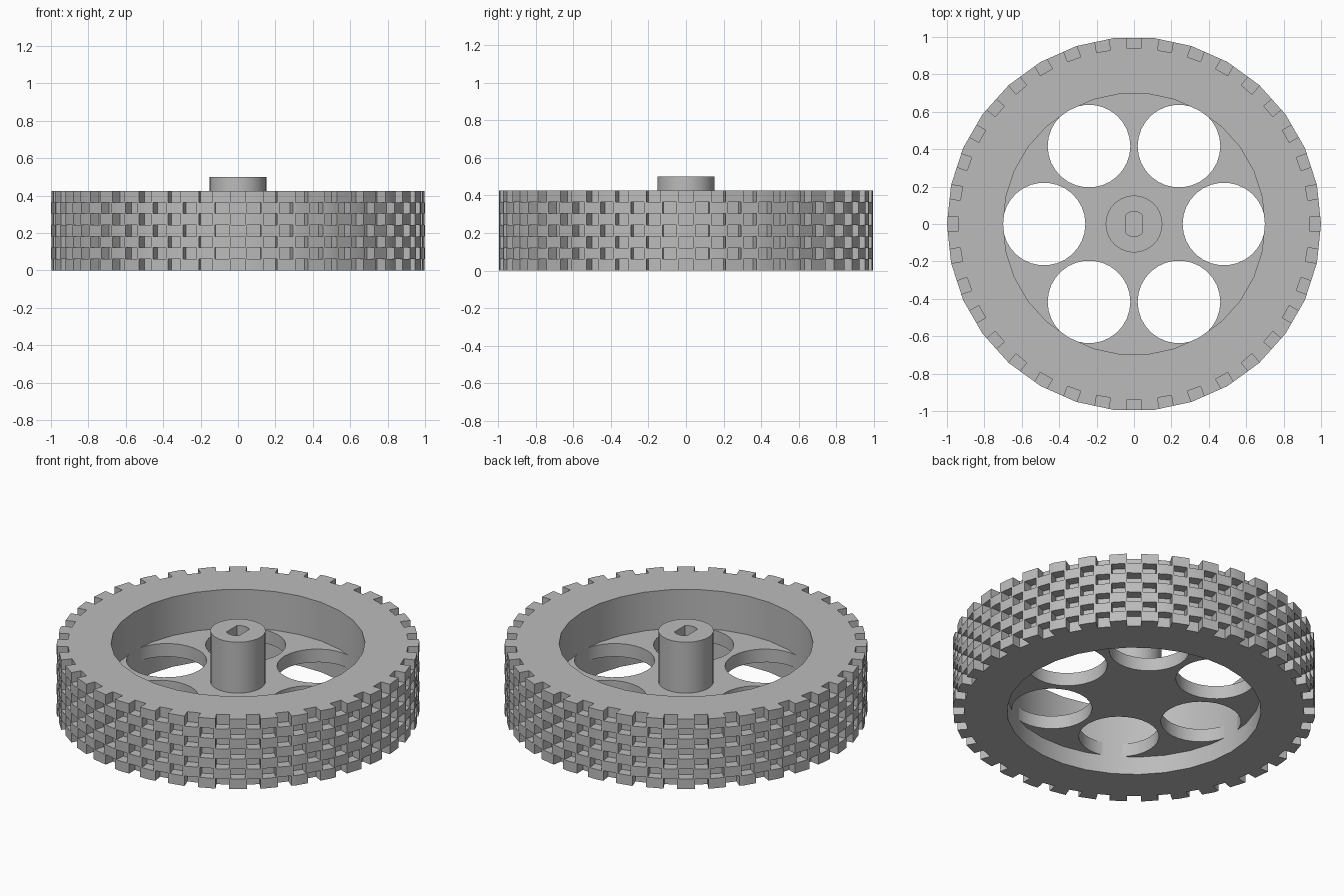
import bpy, bmesh, math
from mathutils import Matrix, Vector

cube = bpy.data.objects.get("Cube")
if cube:
    bpy.data.objects.remove(cube, do_unlink=True)

HEIGHT = 0.425
ROWS = 7
NOTCHES = 36
SIDES = 30
ROW_H = HEIGHT / ROWS

# Single plastic colour
grey = bpy.data.materials.new("plain_grey")
grey.use_nodes = True
grey.diffuse_color = (0.5, 0.5, 0.5, 1)
bsdf = next(n for n in grey.node_tree.nodes if n.type == 'BSDF_PRINCIPLED')
bsdf.inputs["Base Color"].default_value = grey.diffuse_color
bsdf.inputs["Roughness"].default_value = 0.6


def make_object(name, bm):
    mesh = bpy.data.meshes.new(name)
    bm.to_mesh(mesh)
    bm.free()
    mesh.materials.append(grey)
    obj = bpy.data.objects.new(name, mesh)
    bpy.context.collection.objects.link(obj)
    return obj


def add_cylinder(bm, radius, z0, z1, x=0, y=0):
    place = Matrix.Translation((x, y, (z0 + z1) / 2)) @ Matrix.Rotation(math.pi / 2, 4, 'Z')
    return bmesh.ops.create_cone(bm, cap_ends=True, segments=SIDES, radius1=radius,
                                 radius2=radius, depth=z1 - z0, matrix=place)


def cylinder(name, radius, z0, z1):
    bm = bmesh.new()
    add_cylinder(bm, radius, z0, z1)
    return make_object(name, bm)


def cut(obj, cutter):
    """Subtract the cutter, bake the result and remove the cutter."""
    cutter.hide_render = True
    mod = obj.modifiers.new("cut", 'BOOLEAN')
    mod.operation = 'DIFFERENCE'
    mod.solver = 'EXACT'
    mod.object = cutter
    graph = bpy.context.evaluated_depsgraph_get()
    baked = bpy.data.meshes.new_from_object(obj.evaluated_get(graph))
    obj.modifiers.clear()
    obj.data = baked
    bpy.data.objects.remove(cutter, do_unlink=True)


# Tyre rim with a wide bore
tyre = cylinder("tyre_rim", 1.0, 0, HEIGHT)
cut(tyre, cylinder("bore_cutter", 0.7, -0.1, HEIGHT + 0.1))

# Tread notches, every other row shifted by half a step
bm = bmesh.new()
step = math.tau / NOTCHES
for row in range(ROWS):
    z0 = row * ROW_H - (0.02 if row == 0 else 0)
    z1 = (row + 1) * ROW_H + (0.02 if row == ROWS - 1 else 0)
    for i in range(NOTCHES):
        angle = (i + 0.5 * (row % 2)) * step
        place = (Matrix.Rotation(angle, 4, 'Z')
                 @ Matrix.Translation((1.0, 0, (z0 + z1) / 2))
                 @ Matrix.Diagonal((0.126, 0.075, z1 - z0, 1)))
        bmesh.ops.create_cube(bm, size=1, matrix=place)
cut(tyre, make_object("tread_cutter", bm))

# Web disc with six round openings
disc = cylinder("web_disc", 0.705, 0.11, 0.19)
bm = bmesh.new()
for i in range(6):
    a = i * math.tau / 6
    add_cylinder(bm, 0.221, 0.0, 0.3, 0.481 * math.cos(a), 0.481 * math.sin(a))
cut(disc, make_object("opening_cutter", bm))

# Hub with a blind shaft socket that has two flats
hub = cylinder("hub", 0.152, 0.15, 0.5)
bm = bmesh.new()
add_cylinder(bm, 0.066, 0.19, 0.6)
for side in (-1, 1):
    geom = bm.verts[:] + bm.edges[:] + bm.faces[:]
    res = bmesh.ops.bisect_plane(bm, geom=geom, plane_co=Vector((side * 0.042, 0, 0)),
                                 plane_no=Vector((side, 0, 0)), clear_outer=True)
    rim = [e for e in res["geom_cut"] if isinstance(e, bmesh.types.BMEdge)]
    bmesh.ops.contextual_create(bm, geom=rim)
bmesh.ops.recalc_face_normals(bm, faces=bm.faces[:])
cut(hub, make_object("socket_cutter", bm))

# Round walls smooth, corners crisp
bpy.ops.object.select_all(action='DESELECT')
for obj in (tyre, disc, hub):
    obj.select_set(True)
bpy.context.view_layer.objects.active = tyre
bpy.ops.object.shade_smooth_by_angle(angle=math.radians(25))
